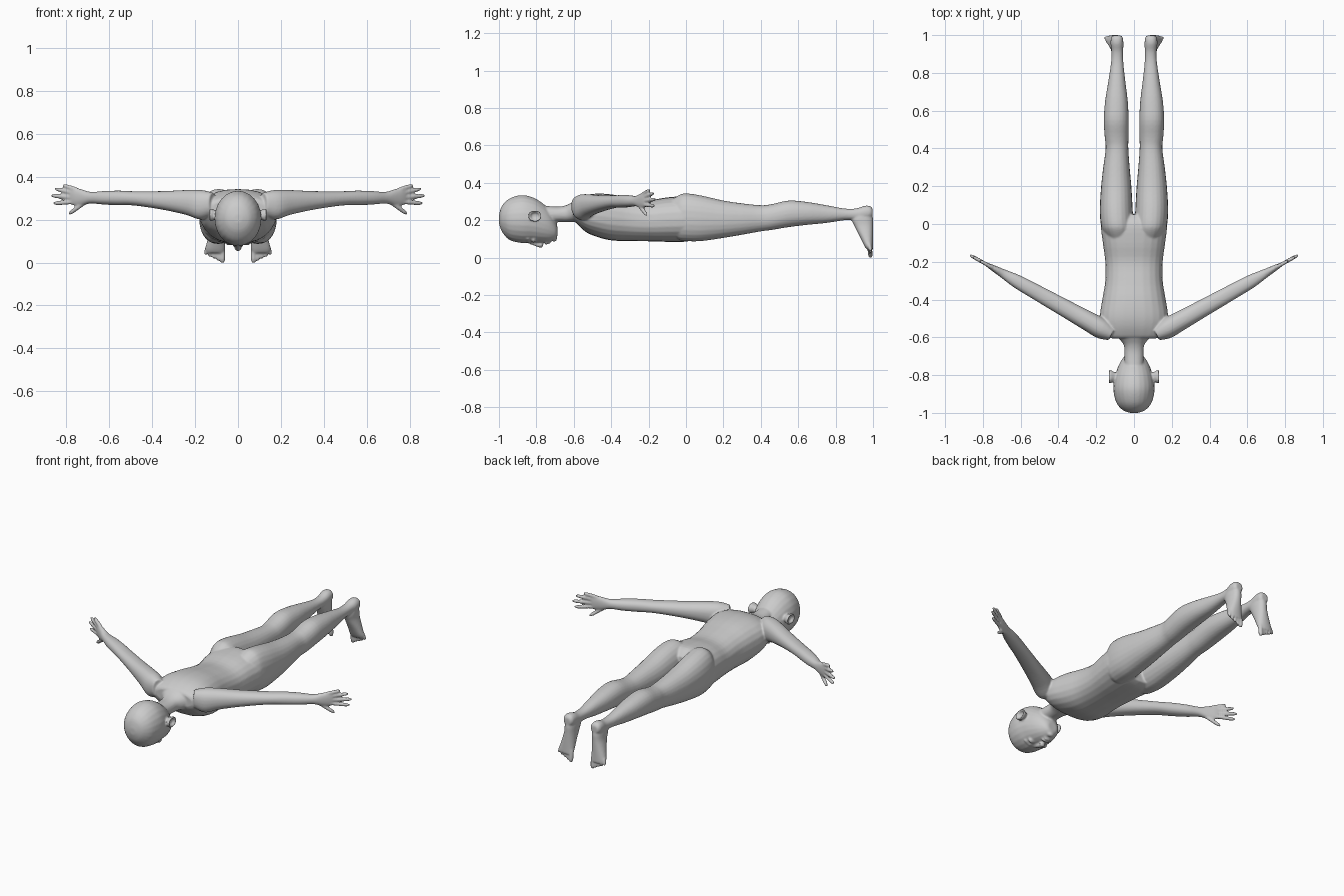
import bpy
import bmesh
from math import cos, sin, pi
from mathutils import Vector, Matrix

cube = bpy.data.objects.get("Cube")
if cube:
    bpy.data.objects.remove(cube, do_unlink=True)

X, Y, Z = Vector((1, 0, 0)), Vector((0, 1, 0)), Vector((0, 0, 1))
bm = bmesh.new()


def refine(rows, steps=4):
    """Run a smooth curve through the rows of numbers."""
    out = []
    for i in range(len(rows) - 1):
        quad = [rows[max(i - 1, 0)], rows[i], rows[i + 1], rows[min(i + 2, len(rows) - 1)]]
        for k in range(steps):
            t = k / steps
            out.append([b + t / 2 * (c - a + t * (2 * a - 5 * b + 4 * c - d + t * (3 * (b - c) + d - a)))
                        for a, b, c, d in zip(*quad)])
    return out + [list(rows[-1])]


def loft(sections, side, up, mirror=1, count=24, power=0.9):
    """Skin closed oval sections: (centre, half width, half height)."""
    rings = []
    for centre, wide, high in sections:
        ring = []
        for i in range(count):
            angle = 2 * pi * i / count
            c, s = cos(angle), sin(angle)
            u = abs(c) ** power * (1 if c > 0 else -1)
            v = abs(s) ** power * (1 if s > 0 else -1)
            p = centre + side * u * wide + up * v * high
            ring.append(bm.verts.new((p.x * mirror, p.y, p.z)))
        rings.append(ring)
    for a, b in zip(rings, rings[1:]):
        for i in range(count):
            j = (i + 1) % count
            bm.faces.new((a[i], a[j], b[j], b[i]))
    bm.faces.new(rings[0])
    bm.faces.new(rings[-1])


def tube(start, end, radius, mirror=1):
    """Finger-like tube with rounded ends."""
    start, end = Vector(start), Vector(end)
    axis = (end - start).normalized()
    side = axis.cross(Y if abs(axis.y) < 0.8 else X).normalized()
    up = axis.cross(side)
    profile = [(0, 0.6), (0.1, 1), (0.5, 1), (0.85, 0.95), (1, 0.55)]
    loft([(start.lerp(end, t), radius * r, radius * r) for t, r in profile],
         side, up, mirror, 12, 1)


def ball(centre, size):
    matrix = Matrix.Translation(centre) @ Matrix.Diagonal((*size, 1))
    bmesh.ops.create_uvsphere(bm, u_segments=20, v_segments=12, radius=1, matrix=matrix)


def lengthwise(rows, mirror=1, power=0.9):
    """Loft along y from rows of (y, x, half width, top, bottom)."""
    loft([(Vector((x, y, (top + low) / 2)), wide, (top - low) / 2)
          for y, x, wide, top, low in refine(rows)], X, Z, mirror, power=power)


# Torso, from shoulders to hips
lengthwise([
    (-.605, 0, .12, .295, .215), (-.59, 0, .15, .31, .19), (-.54, 0, .175, .332, .14),
    (-.48, 0, .18, .342, .112), (-.4, 0, .168, .338, .092), (-.3, 0, .152, .32, .088),
    (-.2, 0, .152, .307, .087), (-.1, 0, .165, .322, .084), (0, 0, .175, .325, .085),
    (.05, 0, .15, .29, .1)], power=0.85)

# Neck
lengthwise([(-.78, 0, .05, .28, .18), (-.69, 0, .05, .272, .19),
            (-.64, 0, .055, .28, .19), (-.6, 0, .085, .3, .19), (-.56, 0, .11, .315, .18)])

# Head, from crown to chin
lengthwise([
    (-1, 0, .02, .225, .185), (-.985, 0, .06, .275, .14), (-.945, 0, .094, .315, .095),
    (-.88, 0, .109, .334, .078), (-.82, 0, .104, .322, .079), (-.77, 0, .09, .293, .079),
    (-.73, 0, .072, .255, .083), (-.7, 0, .05, .2, .096), (-.688, 0, .03, .17, .11)], power=1)

# Nose, lips and chin
tube((0, -.84, .088), (0, -.772, .062), .013)
ball((0, -.775, .068), (.018, .012, .015))
ball((0, -.747, .08), (.027, .007, .012))
ball((0, -.731, .084), (.023, .007, .012))
ball((0, -.705, .1), (.022, .015, .015))

for m in (1, -1):
    # Closed eyelid and brow
    ball((m * .042, -.815, .096), (.021, .012, .016))
    tube((.02, -.845, .086), (.066, -.845, .106), .01, m)

    # Cupped ear
    cup = [(.085, .016), (.105, .025), (.126, .036), (.134, .034), (.13, .025), (.117, .017)]
    loft([(Vector((x, -.808, .222)), r, r * .85) for x, r in cup], Y, Z, m)

    # Leg, from buttock to heel
    lengthwise([
        (-.09, .08, .05, .3, .13), (-.04, .086, .078, .333, .095), (0, .09, .086, .343, .088),
        (.08, .094, .087, .332, .088), (.2, .094, .08, .305, .105), (.3, .093, .07, .29, .122),
        (.4, .09, .06, .28, .14), (.46, .092, .063, .286, .148), (.55, .094, .066, .305, .163),
        (.65, .093, .06, .297, .175), (.75, .091, .046, .28, .185), (.85, .089, .033, .262, .2),
        (.91, .088, .031, .263, .2), (.955, .09, .034, .277, .2), (.985, .09, .031, .275, .21),
        (.998, .09, .02, .26, .22)], m)

    # Foot, pointing down: (z, x, half width, front y, back y)
    foot = refine([(.25, .09, .026, .92, .99), (.21, .09, .033, .885, 1), (.17, .092, .034, .9, 1),
                   (.11, .1, .041, .93, 1), (.065, .106, .046, .952, 1), (.045, .106, .042, .965, 1)])
    loft([(Vector((x, (front + back) / 2, z)), wide, (back - front) / 2)
          for z, x, wide, front, back in foot], X, Y, m)

    # Toes, shrinking outwards
    for i in range(5):
        x = .072 + .018 * i
        tube((x, .98, .075), (x + .002 * i, .987, -.001 + .009 * i), .013 if i == 0 else .0105 - .0005 * i, m)

    # Arm and palm: (distance, half width, top, bottom)
    shoulder, along = Vector((.17, -.555, 0)), Vector((.873, .488, 0))
    across = Vector((-along.y, along.x, 0))
    arm = refine([
        (-.06, .035, .325, .225), (0, .054, .338, .2), (.08, .052, .338, .222),
        (.2, .047, .333, .245), (.35, .042, .332, .265), (.44, .039, .335, .267),
        (.52, .035, .333, .27), (.59, .025, .329, .275), (.635, .019, .34, .266),
        (.675, .014, .349, .265), (.695, .01, .347, .27)])
    loft([(shoulder + along * t + Z * (top + low) / 2, wide, (top - low) / 2)
          for t, wide, top, low in arm], across, Z, m)

    # Fingers and thumb: (root distance, root z, tip distance, tip z)
    for t0, z0, t1, z1 in [(.66, .338, .738, .36), (.67, .321, .782, .344), (.67, .302, .802, .312),
                           (.66, .283, .79, .276), (.61, .288, .708, .226)]:
        tube(shoulder + along * t0 + Z * z0, shoulder + along * t1 + Z * z1, .0105, m)

bmesh.ops.recalc_face_normals(bm, faces=bm.faces)
mesh = bpy.data.meshes.new("body")
bm.to_mesh(mesh)
bm.free()
body = bpy.data.objects.new("body", mesh)
bpy.context.collection.objects.link(body)

# Plain grey skin
skin = bpy.data.materials.new("plain_grey")
skin.use_nodes = True
grey = (.6, .6, .6, 1)
skin.diffuse_color = grey
skin.node_tree.nodes["Principled BSDF"].inputs["Base Color"].default_value = grey
mesh.materials.append(skin)

# Fuse the parts into one soft skin
fuse = body.modifiers.new("fuse", "REMESH")
fuse.mode = "VOXEL"
fuse.voxel_size = .0055
fuse.use_smooth_shade = True
soften = body.modifiers.new("soften", "SMOOTH")
soften.factor = .5
soften.iterations = 4
